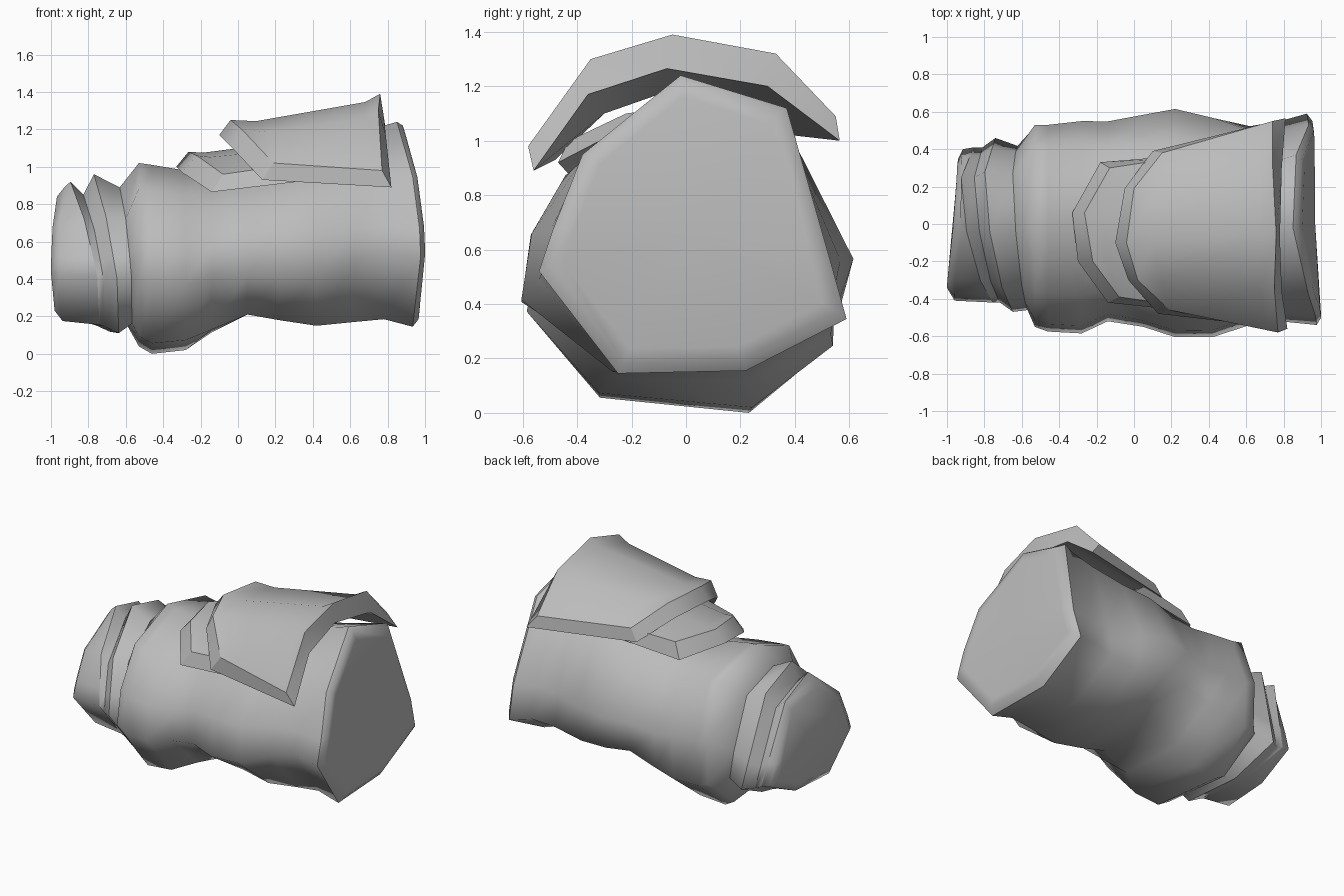
import bpy, math

if "Cube" in bpy.data.objects:
    bpy.data.objects.remove(bpy.data.objects["Cube"])

grey = bpy.data.materials.new("plain_grey")
grey.diffuse_color = (0.5, 0.5, 0.5, 1)
grey.use_nodes = True
grey.node_tree.nodes["Principled BSDF"].inputs["Base Color"].default_value = grey.diffuse_color


def make(name, verts, faces, is_sharp):
    """Smooth-shaded mesh whose edges are sharp where is_sharp(a, b) says so."""
    mesh = bpy.data.meshes.new(name)
    mesh.from_pydata(verts, [], faces)
    mesh.materials.append(grey)
    mesh.shade_smooth()
    for e in mesh.edges:
        e.use_edge_sharp = is_sharp(*e.vertices)
    obj = bpy.data.objects.new(name, mesh)
    bpy.context.collection.objects.link(obj)


# nine-sided cross-sections (y, z), stretched to each ring's limits
ROUND = [(-.02, 1.24), (.37, 1.12), (.53, .56), (.59, .345), (.22, .155),
         (-.25, .145), (-.54, .52), (-.49, .67), (-.38, .95)]
BULGE = [(-.02, 1.1), (.42, .96), (.615, .57), (.55, .33), (.22, .19),
         (-.25, .18), (-.605, .41), (-.57, .66), (-.44, .85)]
ELBOW = [(-.02, 1.0), (.40, .90), (.53, .55), (.52, .24), (.23, .005),
         (-.32, .06), (-.58, .37), (-.54, .60), (-.38, .86)]


def unit(pts):
    ys, zs = [p[0] for p in pts], [p[1] for p in pts]
    return [((y - min(ys)) / (max(ys) - min(ys)),
             (z - min(zs)) / (max(zs) - min(zs))) for y, z in pts]


def ring(x, y0, y1, z0, z1, bulge=0, elbow=0, sy=0, sz=0, bow=0):
    out = []
    for a, b, c in zip(unit(ROUND), unit(BULGE), unit(ELBOW)):
        u, v = [a[i] * (1 - bulge - elbow) + b[i] * bulge + c[i] * elbow for i in (0, 1)]
        y, z = y0 + (y1 - y0) * u, z0 + (z1 - z0) * v
        out.append((x + sy * y + sz * (z - .53) + bow * (z - .53) ** 2, y, z))
    return out


# x, y limits, z limits, bulge and elbow weights, slants, bow
RINGS = [
    (-.972, -.34, .35, .23, .84, 0, 0, .085, 0, .06),  # wrist end
    (-.94, -.41, .40, .175, .89, 0, 0, .05, 0, .1),
    (-.835, -.42, .41, .155, .92, 0, 0, -.15, -.17),   # cuff
    (-.79, -.42, .41, .145, .85, 0, 0, -.13, -.13),
    (-.72, -.47, .46, .11, .96, 0, 0, -.12, -.13),
    (-.61, -.46, .42, .15, .89, 0, .3, -.07, -.07),
    (-.53, -.55, .53, .04, 1.02, 0, 1),                # elbow
    (-.46, -.575, .53, 0, 1.01, 0, 1),
    (-.28, -.585, .55, .02, .98, 0, 1),
    (-.14, -.52, .56, .11, .99, .4, .4),
    (.05, -.55, .59, .21, 1.04, .9, 0),                # upper arm
    (.22, -.605, .615, .18, 1.09, 1, 0),
    (.42, -.605, .58, .15, 1.14, .8, 0),
    (.62, -.54, .54, .17, 1.19, .3, 0),
    (.78, -.52, .55, .185, 1.22, 0, 0),
    (.955, -.54, .59, .145, 1.24, 0, 0, -.04, 0, -.21),  # shoulder rim
    (.981, -.50, .55, .185, 1.22, 0, 0, -.04, 0, -.21),
    (.982, -.45, .50, .235, 1.16, 0, 0, -.035, 0, -.21),
]
SHARP = {2, 3, 4, 5, 15}
N = len(ROUND)
verts = [p for r in RINGS for p in ring(*r)]
faces = []
for i in range(len(RINGS) - 1):
    for j in range(N):
        k = (j + 1) % N
        faces.append((i * N + j, (i + 1) * N + j, (i + 1) * N + k, i * N + k))
# end caps
last = (len(RINGS) - 1) * N
verts.append((.968, .01, .67))
faces.append(tuple(range(N)))
faces += [(last + (j + 1) % N, last + j, len(verts) - 1) for j in range(N)]
make("arm", verts, faces, lambda a, b: a // N == b // N and a // N in SHARP)


def plate(name, upper_left, upper_right, lower_right, lower_left, sink):
    """Curved shell with a shallow sunken panel in its upper face."""
    n = len(upper_left)

    def panel(t):
        return [tuple(a + (b - a) * t - (sink if i == 2 and 0 < j < n - 1 else 0)
                      for i, (a, b) in enumerate(zip(p, q)))
                for j, (p, q) in enumerate(zip(upper_left, upper_right))]

    rows = [upper_left, panel(.17), panel(.9), upper_right, lower_right, lower_left]
    v = [p for row in rows for p in row]
    m = len(rows)
    f = []
    for r in range(m):
        s = (r + 1) % m
        for j in range(n - 1):
            f.append((r * n + j, s * n + j, s * n + j + 1, r * n + j + 1))
    f.append(tuple(r * n for r in reversed(range(m))))
    f.append(tuple(r * n + n - 1 for r in range(m)))
    make(name, v, f, lambda a, b: (a // n == b // n and a // n in (0, 3, 4, 5)) or
         (a % n == b % n and a % n in (0, n - 1)))


# large shoulder plate
plate("shoulder_plate",
      [(.19, -.46, 1.02), (.02, -.30, 1.20), (-.04, -.10, 1.25), (0, .19, 1.24), (.15, .38, 1.10)],
      [(.77, -.58, .98), (.75, -.35, 1.30), (.76, -.05, 1.39), (.74, .33, 1.32), (.74, .55, 1.09)],
      [(.82, -.56, .89), (.79, -.36, 1.17), (.78, -.07, 1.265), (.79, .30, 1.20), (.81, .565, 1.0)],
      [(.13, -.48, .93), (-.03, -.30, 1.10), (-.10, -.10, 1.17), (-.05, .19, 1.15), (.10, .39, 1.02)],
      .03)
# smaller plate tucked underneath
plate("under_plate",
      [(-.08, -.39, .96), (-.22, -.20, 1.06), (-.265, .06, 1.08), (-.13, .30, 1.05)],
      [(.20, -.43, 1.0), (.20, -.22, 1.10), (.20, .06, 1.14), (.20, .35, 1.08)],
      [(.32, -.47, .92), (.30, -.22, 1.05), (.30, .06, 1.08), (.30, .37, 1.0)],
      [(-.14, -.42, .865), (-.30, -.20, .97), (-.33, .06, 1.0), (-.18, .33, .95)],
      .015)
